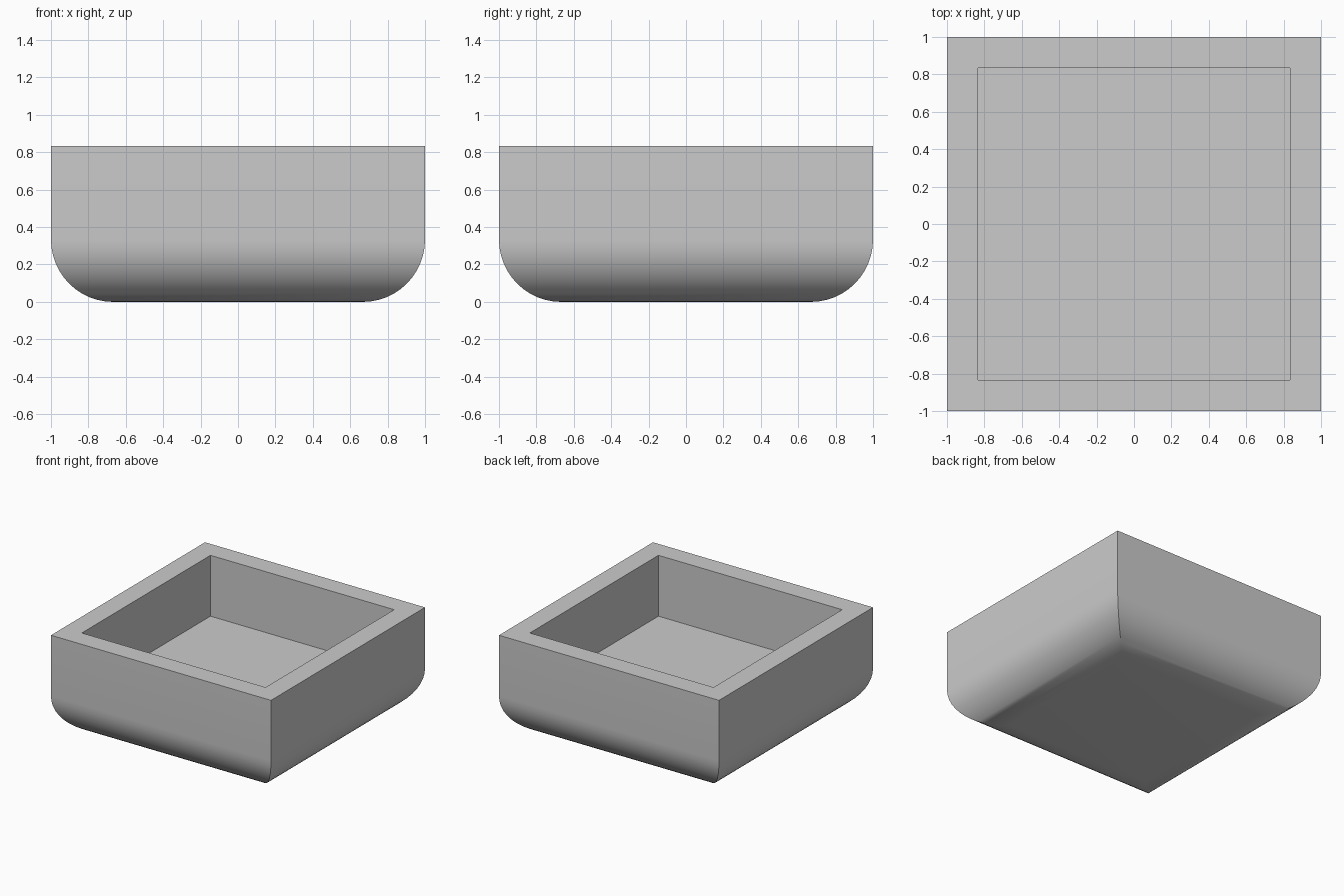
import bpy, bmesh, math

cube = bpy.data.objects.get("Cube")
if cube:
    bpy.data.objects.remove(cube, do_unlink=True)

HALF, HEIGHT, RADIUS = 1.0, 0.833, 0.333
INNER, FLOOR = 0.835, 0.333
STEPS = 12

# Shared grey
grey = bpy.data.materials.new("light grey")
colour = (0.6, 0.6, 0.6, 1.0)
grey.diffuse_color = colour
grey.use_nodes = True
bsdf = next(n for n in grey.node_tree.nodes if n.type == 'BSDF_PRINCIPLED')
bsdf.inputs["Base Color"].default_value = colour


def square_ring(bm, half, z):
    corners = ((-1, -1), (1, -1), (1, 1), (-1, 1))
    return [bm.verts.new((x * half, y * half, z)) for x, y in corners]


# Profile: rounded underside, straight wall, rim, recess
profile = []
for i in range(STEPS + 1):
    a = i / STEPS * math.pi / 2
    profile.append((HALF - RADIUS + RADIUS * math.sin(a), RADIUS - RADIUS * math.cos(a)))
profile += [(HALF, HEIGHT), (INNER, HEIGHT), (INNER, FLOOR)]

# Loft the square rings into an open tray with mitred corners
bm = bmesh.new()
rings = [square_ring(bm, half, z) for half, z in profile]
bm.faces.new(reversed(rings[0]))
for low, high in zip(rings, rings[1:]):
    for i in range(4):
        j = (i + 1) % 4
        bm.faces.new((low[i], low[j], high[j], high[i]))
bm.faces.new(rings[-1])
bmesh.ops.recalc_face_normals(bm, faces=bm.faces)

mesh = bpy.data.meshes.new("square_tray")
bm.to_mesh(mesh)
bm.free()
mesh.materials.append(grey)
tray = bpy.data.objects.new("square_tray", mesh)
bpy.context.collection.objects.link(tray)

# Smooth the curved underside, keep the corners sharp
bpy.ops.object.select_all(action='DESELECT')
tray.select_set(True)
bpy.context.view_layer.objects.active = tray
bpy.ops.object.shade_smooth_by_angle(angle=math.radians(30))
